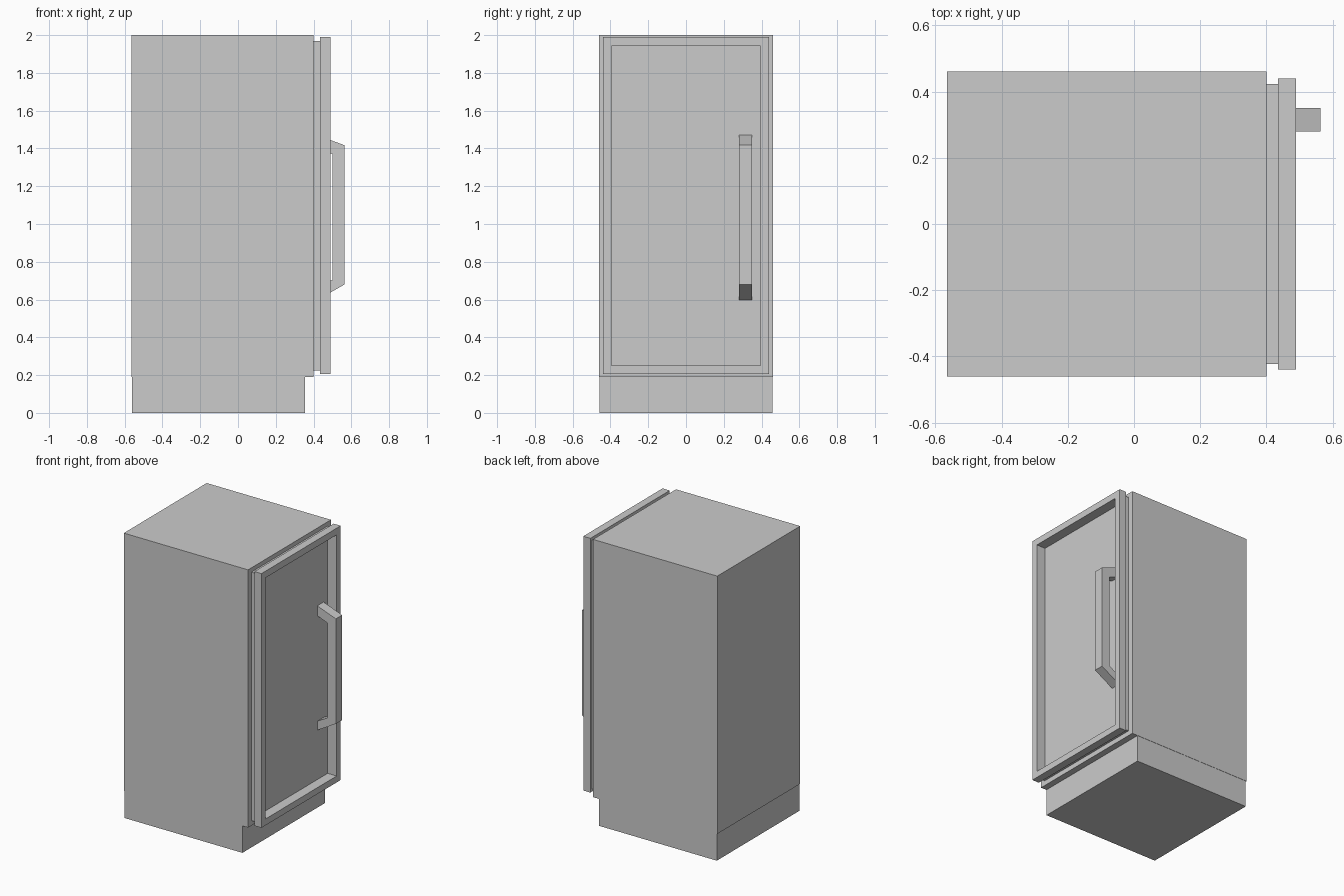
import bpy, bmesh

if "Cube" in bpy.data.objects:
    bpy.data.objects.remove(bpy.data.objects["Cube"])


def make_object(name, bm):
    bmesh.ops.recalc_face_normals(bm, faces=bm.faces)
    mesh = bpy.data.meshes.new(name)
    bm.to_mesh(mesh)
    bm.free()
    obj = bpy.data.objects.new(name, mesh)
    bpy.context.collection.objects.link(obj)
    return obj


def box(name, x, y, z):
    bm = bmesh.new()
    bmesh.ops.create_cube(bm, size=1)
    for v in bm.verts:
        v.co = [lo + (c + 0.5) * (hi - lo) for c, (lo, hi) in zip(v.co, (x, y, z))]
    return make_object(name, bm)


def frame(name, x, outer, inner):
    """Rectangular ring facing +x; outer and inner are (half width, z low, z high)."""
    bm = bmesh.new()
    loops = []
    for xx in x:
        for w, lo, hi in (outer, inner):
            pts = ((-w, lo), (w, lo), (w, hi), (-w, hi))
            loops.append([bm.verts.new((xx, y, z)) for y, z in pts])
    back_out, back_in, front_out, front_in = loops
    for a, b in ((back_out, back_in), (front_out, front_in),
                 (back_out, front_out), (back_in, front_in)):
        for i in range(4):
            j = (i + 1) % 4
            bm.faces.new((a[i], a[j], b[j], b[i]))
    return make_object(name, bm)


def extrude_y(name, profile, y0, y1):
    bm = bmesh.new()
    face = bm.faces.new([bm.verts.new((x, y0, z)) for x, z in profile])
    ext = bmesh.ops.extrude_face_region(bm, geom=[face])
    verts = [g for g in ext["geom"] if isinstance(g, bmesh.types.BMVert)]
    bmesh.ops.translate(bm, verts=verts, vec=(0, y1 - y0, 0))
    return make_object(name, bm)


# Cabinet and recessed plinth
box("cabinet", (-0.565, 0.40), (-0.46, 0.46), (0.19, 2.0))
box("plinth", (-0.56, 0.355), (-0.458, 0.458), (0.0, 0.19))

# Door: seal, raised frame and sunken panel
opening = (0.395, 0.25, 1.943)
frame("door_seal", (0.40, 0.435), (0.423, 0.225, 1.97), opening)
frame("door_frame", (0.435, 0.49), (0.44, 0.205, 1.99), opening)
box("door_panel", (0.40, 0.42), (-0.395, 0.395), (0.25, 1.943))

# Handle: bracket with slanted ends
extrude_y("handle", [(0.42, 1.47), (0.564, 1.417), (0.564, 0.68), (0.42, 0.597),
                     (0.42, 0.66), (0.50, 0.705), (0.50, 1.37), (0.42, 1.40)],
          0.28, 0.35)
